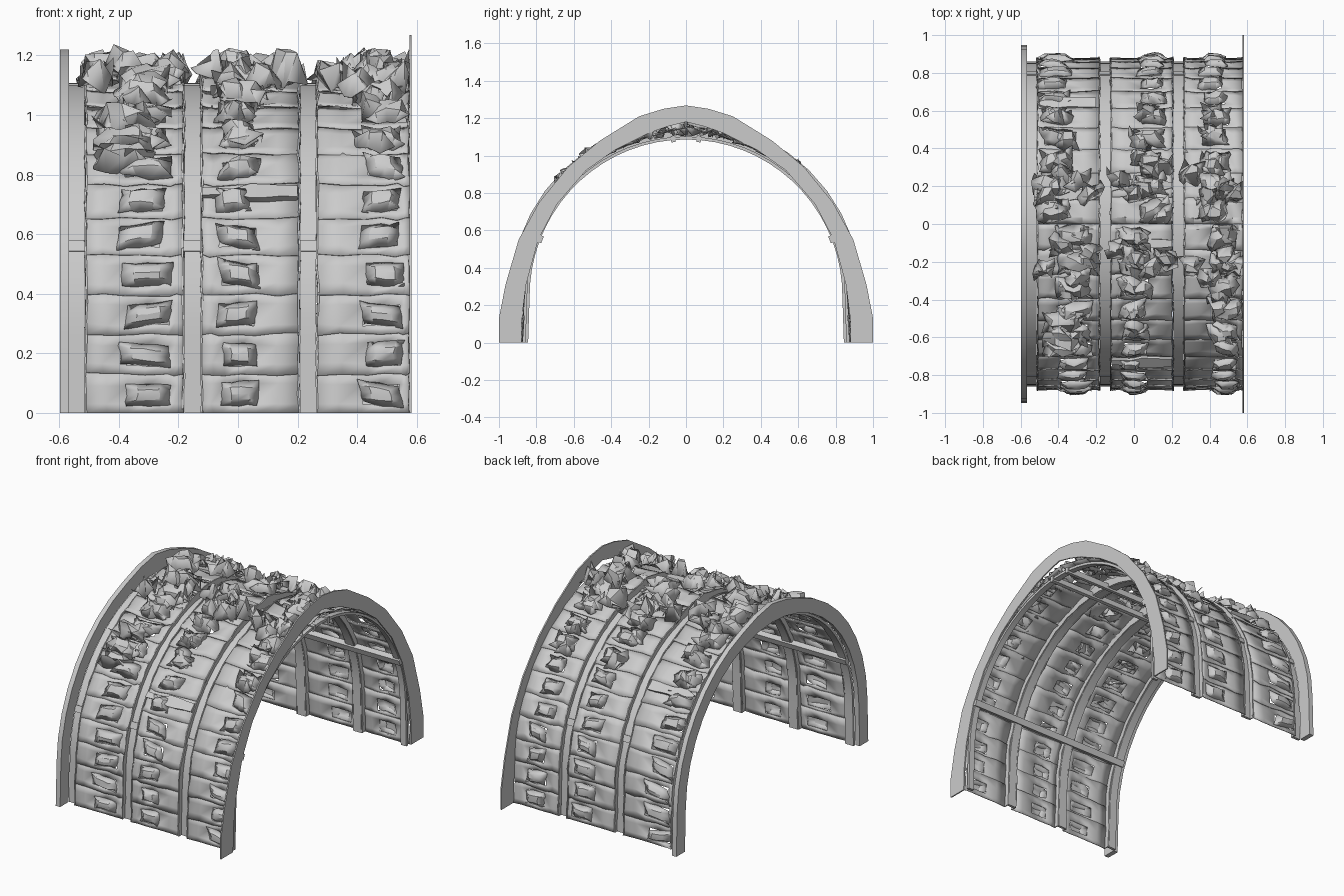
import bpy, bmesh, math, random

if "Cube" in bpy.data.objects:
    bpy.data.objects.remove(bpy.data.objects["Cube"])

random.seed(7)
LEG = 0.25                      # straight leg height below the round part
HALF = LEG + 0.86 * math.pi / 2  # path length from foot to ridge


def rnd(a):
    return random.uniform(-a, a)


def arch(s, r, side=-1):
    """Point (y, z) at path length s from the foot, radius r; side -1 is front."""
    if s < LEG:
        return side * (r + 0.008 * (1 - s / LEG)), s
    a = (s - LEG) / 0.86
    y, z = r * math.cos(a), LEG + r * math.sin(a)
    return side * y, z + 0.03 * max(0, 1 - abs(y) / 0.3) * (r > .86)


def finish(name, bm, thick=0, angle=30):
    bmesh.ops.recalc_face_normals(bm, faces=bm.faces)
    me = bpy.data.meshes.new(name)
    bm.to_mesh(me)
    bm.free()
    ob = bpy.data.objects.new(name, me)
    bpy.context.collection.objects.link(ob)
    if thick:
        m = ob.modifiers.new("thickness", 'SOLIDIFY')
        m.thickness, m.offset = thick, 0
    bpy.context.view_layer.objects.active = ob
    ob.select_set(True)
    bpy.ops.object.shade_smooth_by_angle(angle=math.radians(angle))
    ob.select_set(False)
    return ob


def sweep(bm, sections):
    """Skin a closed 4-point section along a list of sections."""
    rings = [[bm.verts.new(p) for p in sec] for sec in sections]
    for a, b in zip(rings, rings[1:]):
        for i in range(4):
            j = (i + 1) % 4
            bm.faces.new((a[i], a[j], b[j], b[i]))
    bm.faces.new(rings[0])
    bm.faces.new(rings[-1])


def hoop(bm, x0, x1, r0, r1, n=20, wob=0):
    path = [(HALF * i / n, -1) for i in range(n + 1)]
    path += [(HALF * i / n, 1) for i in range(n - 1, -1, -1)]
    secs = []
    for s, side in path:
        (ya, za), (yb, zb) = arch(s, r0, side), arch(s, r1 + rnd(wob), side)
        d = rnd(wob)
        secs.append([(x0 + d, ya, za), (x1 + d, ya, za), (x1 + d, yb, zb), (x0 + d, yb, zb)])
    sweep(bm, secs)


# end flanges: tall thin plate on the right, narrower rim on the left
outer = [(1, 0), (1, .13), (.965, .31), (.895, .55), (.785, .75), (.63, .94), (.46, 1.08), (.25, 1.21), (.12, 1.25), (.0, 1.268)]
inner = [(.88, 0), (.878, .13), (.855, .31), (.79, .55), (.69, .74), (.535, .92), (.38, 1.03), (.2, 1.12), (.1, 1.155), (.0, 1.18)]
pairs = [(-1, o, i) for o, i in zip(outer, inner)] + [(1, o, i) for o, i in list(zip(outer, inner))[-2::-1]]
bm = bmesh.new()
sweep(bm, [[(x, sd * p[0], p[1]) for x, p in ((.575, i), (.583, i), (.583, o), (.575, o))] for sd, o, i in pairs])
finish("right_end_flange", bm)
bm = bmesh.new()
hoop(bm, -.597, -.567, .855, .94, 12)
finish("left_end_flange", bm)

# recessed ribs between the panels, with ragged lips on both sides
bm = bmesh.new()
for x0, x1 in ((-.567, -.515), (-.18, -.125), (.21, .262), (.535, .573)):
    hoop(bm, x0, x1, .836, .852)
finish("arch_ribs", bm)
bm = bmesh.new()
for x in (-.511, -.183, -.122, .205, .266):
    hoop(bm, x - .003, x + .003, .838, .875, 26, .004)
finish("rib_lips", bm)

# lengthwise bars running inside the ribs
bm = bmesh.new()
for side in (-1, 1):
    for s, h in ((.57, .02), (HALF - .07, .012)):
        q = [arch(s - h, .824, side), arch(s + h, .824, side), arch(s + h, .859, side), arch(s - h, .859, side)]
        sweep(bm, [[(x, y, z) for y, z in q] for x in (-.567, .58)])
finish("inner_bars", bm)

# overlapping cladding rows with a torn window in each, and crumpled flaps
BAYS = ((-.512, -.183), (-.122, .205), (.266, .575))
CENTRE = {-1: (-.31, 0, .485), 1: (-.42, .09, .42)}
ROWS = 12
STEP = HALF / ROWS
panels, flaps = bmesh.new(), bmesh.new()


def crumple(cx, s, w, h, lift, noise, side, n=4):
    """Bulging rag patch fixed along the edges of its window."""
    grid = []
    tilt = rnd(.3)
    for i in range(n + 1):
        row = []
        for j in range(n + 1):
            u, v = 2 * j / n - 1, 2 * i / n - 1
            bulge = (1 - u ** 4) * max(0, 1 - v * v) ** .5
            x = cx + u * w / 2 + tilt * v * h * .4 + rnd(noise * .4)
            x = max(-.56, min(.574, x))
            ss = s + v * h / 2 + tilt * u * w * .3 + rnd(noise * .35)
            ss = min(max(.004, ss), HALF - .004)
            r = .866 + lift * bulge + rnd(noise) * .5 + noise * .25
            if abs(u) == 1 and abs(v) == 1:
                r += noise * 1.3 * random.random()
            row.append(flaps.verts.new((x, *arch(ss, r, side))))
        grid.append(row)
    for i in range(n):
        for j in range(n):
            flaps.faces.new((grid[i][j], grid[i][j + 1], grid[i + 1][j + 1], grid[i + 1][j]))


for side in (-1, 1):
    for b, (x0, x1) in enumerate(BAYS):
        for k in range(ROWS):
            s0 = k * STEP
            cx = CENTRE[side][b] + rnd(.018)
            w = random.uniform(.1, .13) + (.03 if b == 0 else 0)
            hw = random.uniform(.06, .075)
            f = max(0, (k - 4) / (ROWS - 5))
            xs = [x0, (x0 + cx - w / 2) / 2, cx - w / 2, cx, cx + w / 2, (x1 + cx + w / 2) / 2, x1]
            ss = [s0 - .004, s0 + .03, s0 + .03 + hw, s0 + STEP + .012]
            rs = [.869, .867, .865, .862]
            grid = []
            for i, (s, r) in enumerate(zip(ss, rs)):
                row = []
                for j, x in enumerate(xs):
                    sj = min(HALF, max(0, s + (rnd(.006) if k else 0)))
                    if k == ROWS - 1 and i == 3:
                        sj = HALF
                    xj = max(x0, min(x1, x + rnd(.005)))
                    r2 = r + rnd(.002 + .006 * f) + (.003 if j in (0, 6) else 0)
                    row.append(panels.verts.new((xj, *arch(sj, r2, side))))
                grid.append(row)
            for i in range(3):
                for j in range(6):
                    if not (i == 1 and j in (2, 3)):
                        panels.faces.new((grid[i][j], grid[i][j + 1], grid[i + 1][j + 1], grid[i + 1][j]))
            # low rows hold shallow pads, upper rows hold larger torn rags
            sm = s0 + .03 + hw / 2
            crumple(cx, sm, w * (1.08 + .2 * f), hw * (1.15 + .5 * f), .03 + .03 * f, .009 + .033 * f, side)
            if k > 6:
                crumple(cx + rnd(.06), sm + rnd(.03), .11, .1, .055, .04, side, 3)
finish("cladding_panels", panels, .005)
finish("torn_flaps", flaps, .003)

# loose rags standing up along the ridge, and larger ones low on the left
flaps = bmesh.new()
for x0, x1 in BAYS:
    for x in (x0 + .04, x0 + .13, x0 + .21, x0 + .28):
        for side in (-1, 1):
            crumple(x, HALF - random.uniform(.1, .3), .11, .1, .075, .055, side, 3)
for s in (.9, .97, 1.08):
    crumple(-.38, s, .2, .1, .06, .05, -1)
finish("ridge_rags", flaps, .003)

# raised uneven strips lying across the bays
bm = bmesh.new()
for side, x0, x1, s in ((-1, -.12, .2, .76), (1, -.5, -.2, .9), (1, -.12, .2, 1.4), (1, -.53, -.2, 1.45), (-1, -.12, .2, 1.5)):
    secs = []
    for i in range(7):
        x = x0 + (x1 - x0) * i / 6
        h, lift = .022 + rnd(.012), .892 + rnd(.006)
        secs.append([(x, *arch(s - h, lift, side)), (x, *arch(s + h, .88, side)),
                     (x, *arch(s + h, .867, side)), (x, *arch(s - h, .867, side))])
    sweep(bm, secs)
finish("raised_strips", bm)
